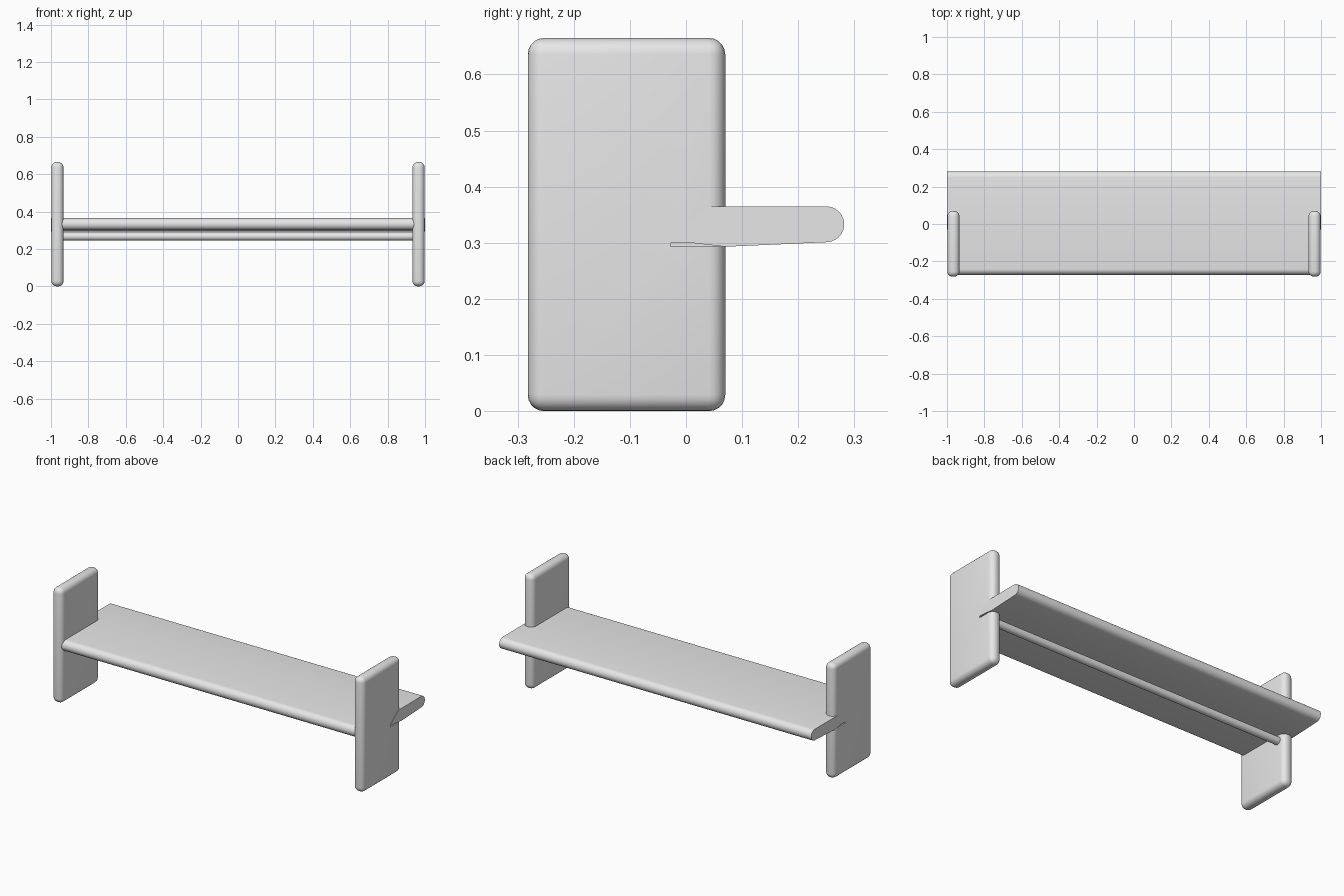
import bpy, bmesh, math

if "Cube" in bpy.data.objects:
    bpy.data.objects.remove(bpy.data.objects["Cube"], do_unlink=True)

grey = bpy.data.materials.new("plain_grey")
grey.use_nodes = True
colour = (0.8, 0.8, 0.8, 1)
grey.diffuse_color = colour
grey.node_tree.nodes["Principled BSDF"].inputs["Base Color"].default_value = colour


def extrude_x(name, profile, x0, x1):
    """Solid made from a (y, z) outline swept along x."""
    bm = bmesh.new()
    face = bm.faces.new([bm.verts.new((x0, y, z)) for y, z in profile])
    swept = bmesh.ops.extrude_face_region(bm, geom=[face])
    for v in swept["geom"]:
        if isinstance(v, bmesh.types.BMVert):
            v.co.x = x1
    bmesh.ops.recalc_face_normals(bm, faces=bm.faces)
    mesh = bpy.data.meshes.new(name)
    bm.to_mesh(mesh)
    bm.free()
    obj = bpy.data.objects.new(name, mesh)
    bpy.context.collection.objects.link(obj)
    mesh.materials.append(grey)
    return obj


def rectangle(y0, y1, z0, z1):
    return [(y0, z0), (y1, z0), (y1, z1), (y0, z1)]


def activate(obj):
    bpy.ops.object.select_all(action="DESELECT")
    obj.select_set(True)
    bpy.context.view_layer.objects.active = obj


def bevel(obj, width, segments):
    activate(obj)
    mod = obj.modifiers.new("rounding", "BEVEL")
    mod.width, mod.segments = width, segments
    bpy.ops.object.modifier_apply(modifier=mod.name)


def cut(obj, cutter):
    activate(obj)
    mod = obj.modifiers.new("cut", "BOOLEAN")
    mod.operation, mod.object, mod.solver = "DIFFERENCE", cutter, "EXACT"
    bpy.ops.object.modifier_apply(modifier=mod.name)
    bpy.data.objects.remove(cutter, do_unlink=True)


def arc(cy, cz, r, start, steps=12):
    angles = [start + math.pi * i / steps for i in range(steps + 1)]
    return [(cy + r * math.cos(a), cz + r * math.sin(a)) for a in angles]


# Seat board with round front and back edges and a slightly sagging underside
outline = arc(0.25, 0.333, 0.032, -math.pi / 2) + arc(-0.24, 0.333, 0.032, math.pi / 2)
outline += [(0.0, 0.301), (0.07, 0.293)]
seat = extrude_x("seat", outline, -1.0, 1.0)

# Front corners of the seat are cut back where the end panels stand
notch = [(-0.4, 0.2), (-0.03, 0.2), (-0.03, 0.31), (0.05, 0.37), (0.05, 0.5), (-0.4, 0.5)]
for side in (-1, 1):
    cut(seat, extrude_x("notch_cutter", notch, side * 0.96, side * 1.1))

# Upright end panels, each with a thin slot below the seat on its outer face
for side, word in ((-1, "right"), (1, "left")):
    panel = extrude_x(word + "_end_panel", rectangle(-0.282, 0.07, 0.0, 0.665),
                      side * 0.933, side * 0.998)
    bevel(panel, 0.029, 5)
    slot = rectangle(-0.028, 0.2, 0.293, 0.3)
    cut(panel, extrude_x("slot_cutter", slot, side * 0.975, side * 1.1))
    activate(panel)
    bpy.ops.object.shade_smooth_by_angle(angle=math.radians(35))

# Round rail under the seat
rail = extrude_x("under_rail", arc(0.02, 0.267, 0.022, 0) + arc(0.02, 0.267, 0.022, math.pi)[1:-1],
                 -0.95, 0.95)

for obj in (seat, rail):
    activate(obj)
    bpy.ops.object.shade_smooth_by_angle(angle=math.radians(35))
